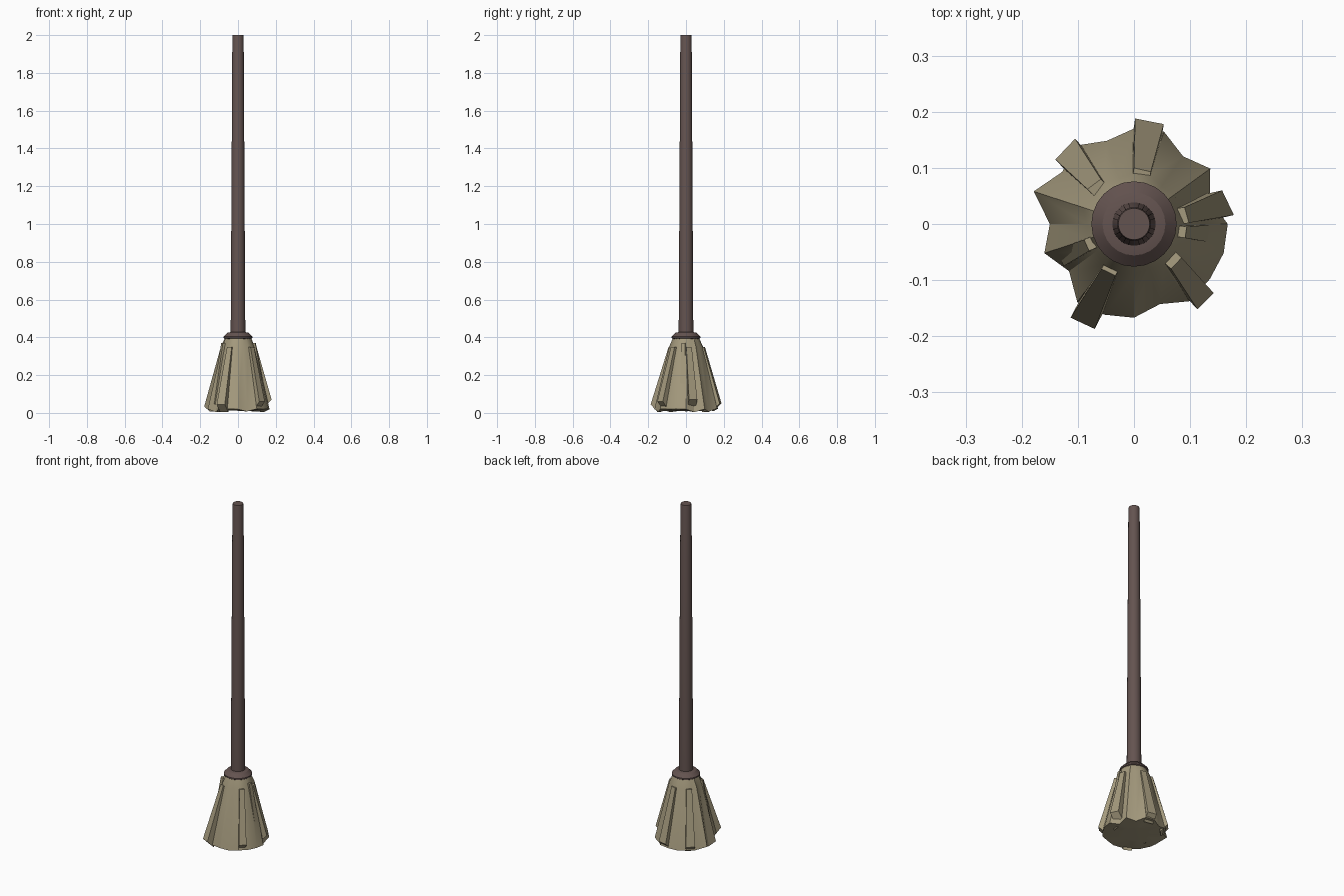
import bpy, bmesh
from math import sin, cos, radians, tau
from mathutils import Vector

cube = bpy.data.objects.get("Cube")
if cube:
    bpy.data.objects.remove(cube)


def material(name, rgb):
    m = bpy.data.materials.new(name)
    m.use_nodes = True
    m.diffuse_color = (*rgb, 1)
    m.node_tree.nodes["Principled BSDF"].inputs["Base Color"].default_value = (*rgb, 1)
    m.node_tree.nodes["Principled BSDF"].inputs["Roughness"].default_value = 0.8
    return m


wood = material("dark brown wood", (0.127, 0.087, 0.08))
straw = material("dry straw", (0.37, 0.32, 0.205))


def finish(bm, name, mat, smooth=None):
    bmesh.ops.recalc_face_normals(bm, faces=bm.faces)
    mesh = bpy.data.meshes.new(name)
    bm.to_mesh(mesh)
    bm.free()
    mesh.materials.append(mat)
    obj = bpy.data.objects.new(name, mesh)
    bpy.context.collection.objects.link(obj)
    if smooth:
        bpy.ops.object.select_all(action='DESELECT')
        obj.select_set(True)
        bpy.context.view_layer.objects.active = obj
        bpy.ops.object.shade_smooth_by_angle(angle=radians(smooth))
    return obj


def loft(rings, name, mat, smooth=None):
    """Join equal rings of points with side faces and close both ends."""
    bm = bmesh.new()
    loops = [[bm.verts.new(p) for p in ring] for ring in rings]
    n = len(loops[0])
    for a, b in zip(loops, loops[1:]):
        for i in range(n):
            j = (i + 1) % n
            bm.faces.new((a[i], a[j], b[j], b[i]))
    bm.faces.new(loops[0])
    bm.faces.new(loops[-1])
    return finish(bm, name, mat, smooth)


def circle(r, z, n=24):
    return [(r * cos(tau * i / n), r * sin(tau * i / n), z) for i in range(n)]


# Handle and collar
loft([circle(r, z) for r, z in [(0.039, 0.38), (0.03, 1.99), (0.028, 2.0)]],
     "handle", wood, 30)
loft([circle(r, z) for r, z in [(0.07, 0.392), (0.076, 0.396), (0.076, 0.404),
                                (0.056, 0.424), (0.038, 0.428)]],
     "collar", wood, 30)

# Fluted straw head, with uneven ridges round the hem
hem = [0.167, 0.142, 0.168, 0.149, 0.173, 0.17, 0.156, 0.173, 0.158, 0.188,
       0.15, 0.168, 0.143, 0.172, 0.17, 0.167, 0.15, 0.17, 0.167, 0.168]


def head_ring(base, spread, z, wave=0.0):
    ring = []
    for i, r in enumerate(hem):
        a = tau * i / len(hem)
        rad = base + spread * (r - 0.163)
        ring.append((rad * cos(a), rad * sin(a), z + wave * max(0, r - 0.145)))
    return ring


loft([head_ring(0.08, 0.5, 0.012), head_ring(0.163, 1, 0.004, 0.7),
      head_ring(0.088, 0.3, 0.35), head_ring(0.069, 0, 0.398)],
     "bristle_head", straw, 30)


# Loose tufts: tapered slabs lying along the head
def tuft(name, top, bottom, z_top, z_bottom, depth=0.04):
    """top and bottom are the two outer corners (x, y) of each end."""
    rings = []
    for pair, z, drop, d in ((top, z_top, 0.003, depth * 0.7),
                             (bottom, z_bottom, 0.04, depth)):
        a, b = (Vector((*p, z)) for p in pair)
        inward = -((a + b) / 2)
        inward.z = 0
        inward = inward.normalized() * d - Vector((0, 0, drop))
        rings.append([a, b, b + inward, a + inward])
    loft(rings, name, straw)


tuft("back_tuft", [(0, 0.1), (0.03, 0.093)], [(0.002, 0.188), (0.053, 0.178)], 0.35, 0.05)
tuft("back_right_tuft", [(-0.083, 0.062), (-0.059, 0.08)],
     [(-0.14, 0.115), (-0.105, 0.152)], 0.35, 0.045)
tuft("left_tuft", [(0.098, 0.002), (0.09, 0.03)], [(0.178, 0.016), (0.157, 0.06)], 0.35, 0.07)
tuft("front_left_tuft", [(0.085, -0.06), (0.066, -0.08)],
     [(0.142, -0.123), (0.113, -0.152)], 0.35, 0.06)
tuft("front_right_tuft", [(-0.058, -0.08), (-0.033, -0.092)],
     [(-0.113, -0.167), (-0.07, -0.187)], 0.35, 0.045)

# Two tufts mostly buried in the head
tuft("small_left_tuft", [(0.094, -0.005), (0.091, -0.025)],
     [(0.155, 0), (0.15, -0.035)], 0.37, 0.05)
tuft("small_right_tuft", [(-0.089, -0.028), (-0.08, -0.048)],
     [(-0.14, -0.045), (-0.125, -0.075)], 0.37, 0.05)
